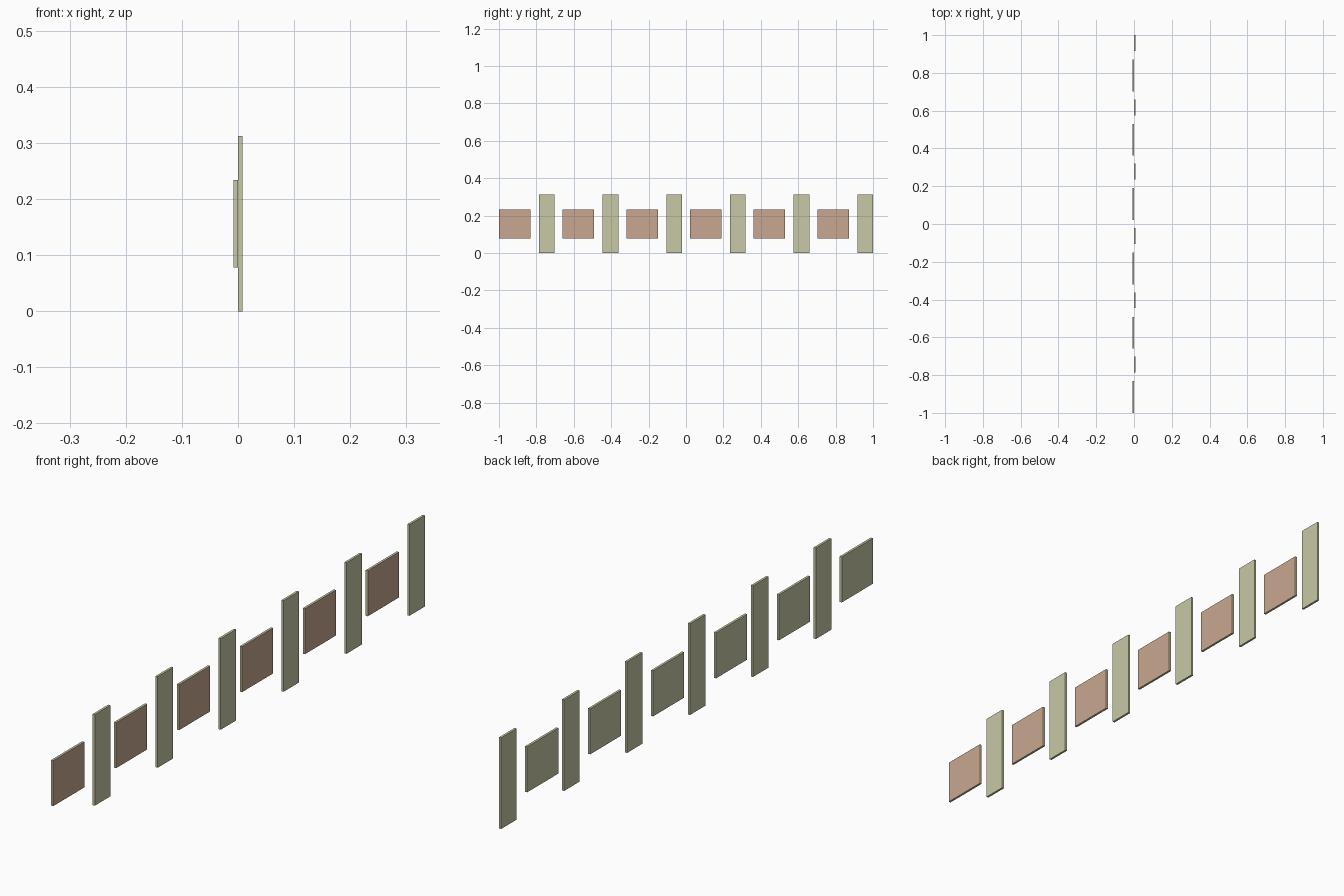
import bpy
import bmesh

if "Cube" in bpy.data.objects:
    bpy.data.objects.remove(bpy.data.objects["Cube"])

PITCH = 0.3405
T = 0.008


def material(name, color):
    m = bpy.data.materials.new(name)
    m.diffuse_color = (*color, 1)
    m.use_nodes = True
    m.node_tree.nodes["Principled BSDF"].inputs["Base Color"].default_value = m.diffuse_color
    return m


olive = material("olive", (0.58, 0.58, 0.38))
clay = material("clay", (0.58, 0.39, 0.28))


def slab(name, lo, hi, mats):
    """Closed box between two corners; a second material colours the +x face."""
    bm = bmesh.new()
    bmesh.ops.create_cube(bm, size=1)
    for v in bm.verts:
        v.co = [lo[i] if v.co[i] < 0 else hi[i] for i in range(3)]
    bm.normal_update()
    for f in bm.faces:
        if f.normal.x > 0.5:
            f.material_index = len(mats) - 1
    me = bpy.data.meshes.new(name)
    bm.to_mesh(me)
    bm.free()
    for m in mats:
        me.materials.append(m)
    bpy.context.collection.objects.link(bpy.data.objects.new(name, me))


for i in range(6):
    # wide low panel, just behind the x = 0 plane
    y = -1 + i * PITCH
    slab(f"wide_panel_{i + 1}", (-T, y, 0.078), (0, y + 0.168, 0.234), [olive, clay])
    # tall narrow panel, just in front of it
    y = 1 - (5 - i) * PITCH
    slab(f"tall_panel_{i + 1}", (0, y - 0.084, 0), (T, y, 0.312), [olive])
